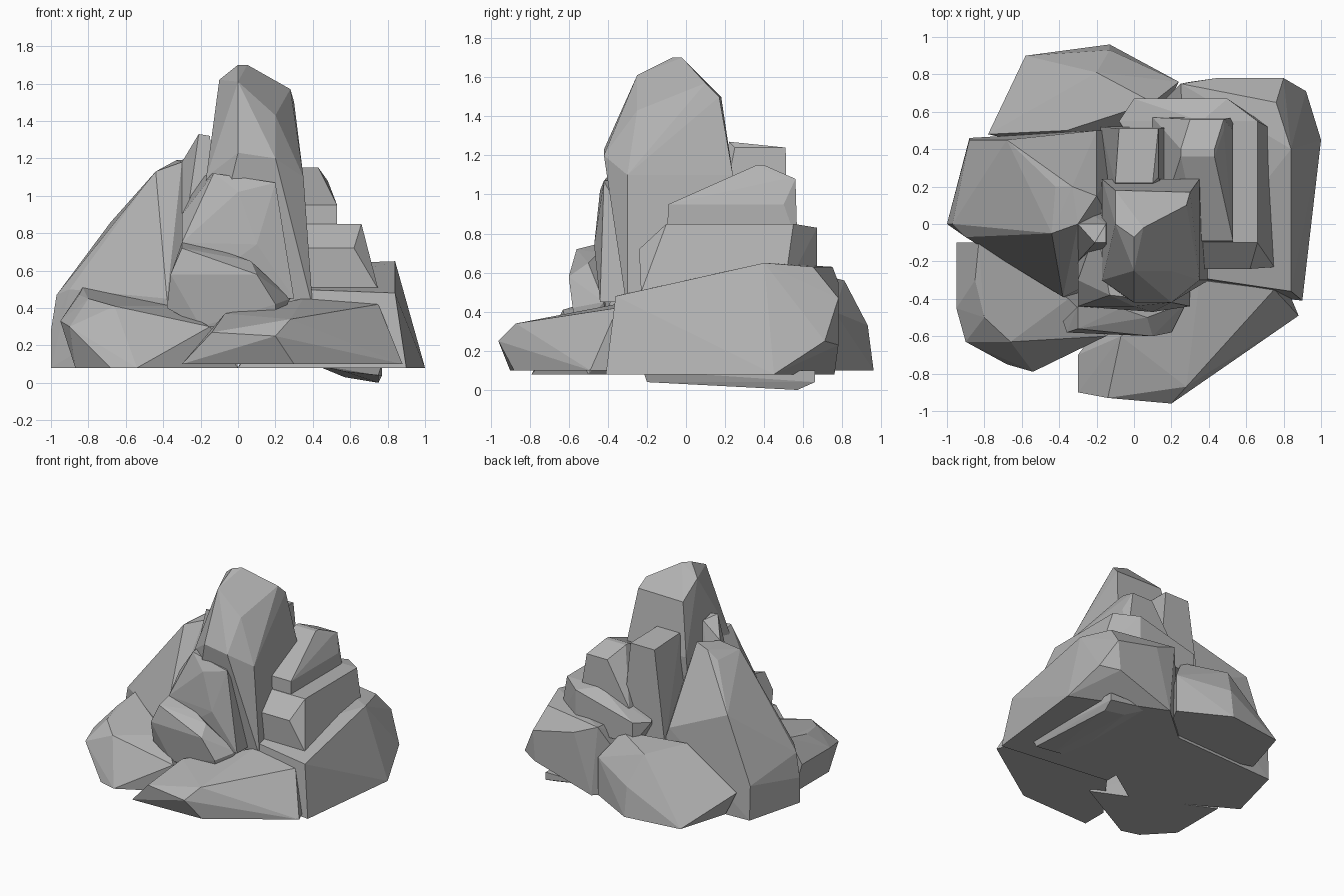
import bpy
import bmesh
from math import radians

default_cube = bpy.data.objects.get("Cube")
if default_cube:
    bpy.data.objects.remove(default_cube, do_unlink=True)

# One plain stone colour for the whole outcrop
stone = bpy.data.materials.new("stone_grey")
stone.use_nodes = True
stone.diffuse_color = (.45, .45, .45, 1)
stone_shader = stone.node_tree.nodes["Principled BSDF"]
stone_shader.inputs["Base Color"].default_value = stone.diffuse_color
stone_shader.inputs["Roughness"].default_value = .9


def level(height, width, depth):
    """Four corners of a rectangular cross-section, from its x and y ranges."""
    return [(x, y, height) for x in width for y in depth]


def footprint(height, *outline):
    """Corners of an irregular flat cross-section."""
    return [(x, y, height) for x, y in outline]


def chiselled_rock(name, *sections, corners=()):
    """Wrap cross-sections and a few chiselled corners in one faceted convex rock."""
    bm = bmesh.new()
    for section in (*sections, corners):
        for corner in section:
            bm.verts.new(corner)
    hull = bmesh.ops.convex_hull(bm, input=list(bm.verts))
    spare = {item for key in ("geom_interior", "geom_unused") for item in hull[key]
             if isinstance(item, bmesh.types.BMVert) and item.is_valid}
    bmesh.ops.delete(bm, geom=list(spare), context="VERTS")
    # Merge the nearly coplanar triangles into broad facets
    bmesh.ops.dissolve_limit(bm, angle_limit=radians(3), verts=list(bm.verts), edges=list(bm.edges))
    bmesh.ops.recalc_face_normals(bm, faces=list(bm.faces))
    mesh = bpy.data.meshes.new(name)
    bm.to_mesh(mesh)
    bm.free()
    mesh.materials.append(stone)
    rock = bpy.data.objects.new(name, mesh)
    bpy.context.scene.collection.objects.link(rock)


ground = .08

# Central spire
chiselled_rock(
    "spire",
    level(height=.4, width=(-.2, .4), depth=(-.3, .2)),
    level(height=1.1, width=(-.17, .35), depth=(-.3, .24)),
    corners=[(0, -.07, 1.7), (.05, -.02, 1.7), (-.1, 0, 1.62), (0, -.25, 1.61),
             (.2, -.25, 1.43), (.28, .1, 1.57), (.3, .17, 1.5), (-.1, .18, 1.5),
             (0, -.42, 1.23), (.2, -.42, 1.2)])

# Thin flake leaning on the spire
chiselled_rock(
    "spire_flake",
    level(height=.7, width=(-.3, -.1), depth=(-.2, .1)),
    corners=[(-.21, -.1, 1.33), (-.15, -.1, 1.32), (-.3, 0, 1.18), (-.15, 0, 1.3)])

# Buttress on the front of the spire
chiselled_rock(
    "front_buttress",
    level(height=.45, width=(-.3, .3), depth=(-.44, -.1)),
    corners=[(-.13, -.38, 1.12), (.2, -.42, 1.07), (-.3, -.3, .9), (-.3, -.44, .75),
             (0, -.44, 1.02), (-.2, -.02, 1.1), (.1, -.47, .74)])

# Boulder beneath the buttress
chiselled_rock(
    "front_boulder",
    level(height=.3, width=(-.2, .2), depth=(-.55, -.4)),
    corners=[(-.3, -.44, .75), (-.3, -.56, .72), (-.07, -.45, .7), (.07, -.5, .65),
             (-.38, -.52, .4), (-.36, -.58, .58), (.1, -.6, .58), (.2, -.58, .42),
             (.28, -.42, .45)])

# Narrow shoulder behind the spire
chiselled_rock(
    "rear_shoulder",
    level(height=.5, width=(-.18, .2), depth=(.1, .52)),
    level(height=1.24, width=(-.08, .13), depth=(.25, .51)),
    corners=[(-.1, .22, 1.27), (.1, .22, 1.27)])

# Tall sloping rock on the right flank
chiselled_rock(
    "tall_flank",
    footprint(ground, (-1, 0), (-.88, .46), (0, .5), (0, -.2), (-.3, -.4)),
    corners=[(-1, 0, .28), (-.97, 0, .47), (-.88, .45, .35), (-.68, .45, .86),
             (-.9, -.07, .5), (-.44, -.05, 1.13), (-.42, .2, 1.13), (-.33, .2, 1.19),
             (-.2, .15, 1.2), (-.3, 0, 1.18), (-.2, .5, .65), (-.38, -.39, .45)])

# Low rock at the back
chiselled_rock(
    "back_rock",
    footprint(.1, (-.58, .9), (-.13, .96), (.24, .76), (0, .3), (-.7, .5)),
    corners=[(-.78, .48, .28), (-.13, .93, .33), (-.2, .81, .56), (-.36, .5, .57),
             (.1, .65, .6), (.24, .76, .4)])

# Low rock at the front corner
chiselled_rock(
    "corner_rock",
    footprint(ground, (-.87, -.1), (-.87, -.55), (-.68, -.75), (-.54, -.79), (0, -.5)),
    corners=[(-.95, -.1, .33), (-.95, -.45, .33), (-.9, -.63, .3), (-.83, -.1, .51),
             (-.85, -.3, .47), (-.8, -.5, .45), (-.66, -.63, .41), (-.35, -.4, .41),
             (-.15, -.6, .3)])

# Wide slab along the front
chiselled_rock(
    "front_slab",
    footprint(.1, (-.3, -.7), (-.3, -.9), (.3, -.88), (.88, -.49), (.8, -.3), (0, -.3)),
    corners=[(-.14, -.93, .27), (.2, -.96, .25), (.28, -.87, .34), (-.07, -.6, .37),
             (.56, -.5, .36), (.35, -.3, .45), (.75, -.35, .42)])

# Broad block on the left side, undercut at the back, with two ledges stacked on it
chiselled_rock(
    "side_block",
    footprint(ground, (1, .45), (.9, -.41), (0, -.3), (0, .5), (.3, .76)),
    corners=[(.92, .71, .25), (.78, .78, .23), (.8, .78, .47), (.44, .78, .55),
             (.25, .75, .63), (.84, .4, .65), (.76, .65, .63), (.84, -.36, .48),
             (.3, -.28, .5)])
chiselled_rock(
    "middle_ledge",
    level(height=.5, width=(.3, .75), depth=(-.23, .5)),
    level(height=.53, width=(0, .5), depth=(.4, .67)),
    level(height=.72, width=(.37, .62), depth=(-.24, .5)),
    level(height=.85, width=(.36, .66), depth=(-.1, .55)),
    corners=[(.5, .67, .83), (0, .67, .7), (-.08, .55, .68)])
chiselled_rock(
    "upper_ledge",
    level(height=.75, width=(.1, .53), depth=(-.1, .57)),
    level(height=.95, width=(.35, .53), depth=(-.09, .5)),
    level(height=1.15, width=(.25, .43), depth=(.36, .4)),
    level(height=1.08, width=(.3, .48), depth=(.5, .56)))

# Tilted stone just showing underneath
chiselled_rock(
    "under_stone",
    level(height=.1, width=(.4, .77), depth=(-.22, .66)),
    corners=[(.57, -.2, .06), (.75, -.2, .04), (.57, .57, .03), (.75, .57, 0),
             (.77, .66, .04)])
